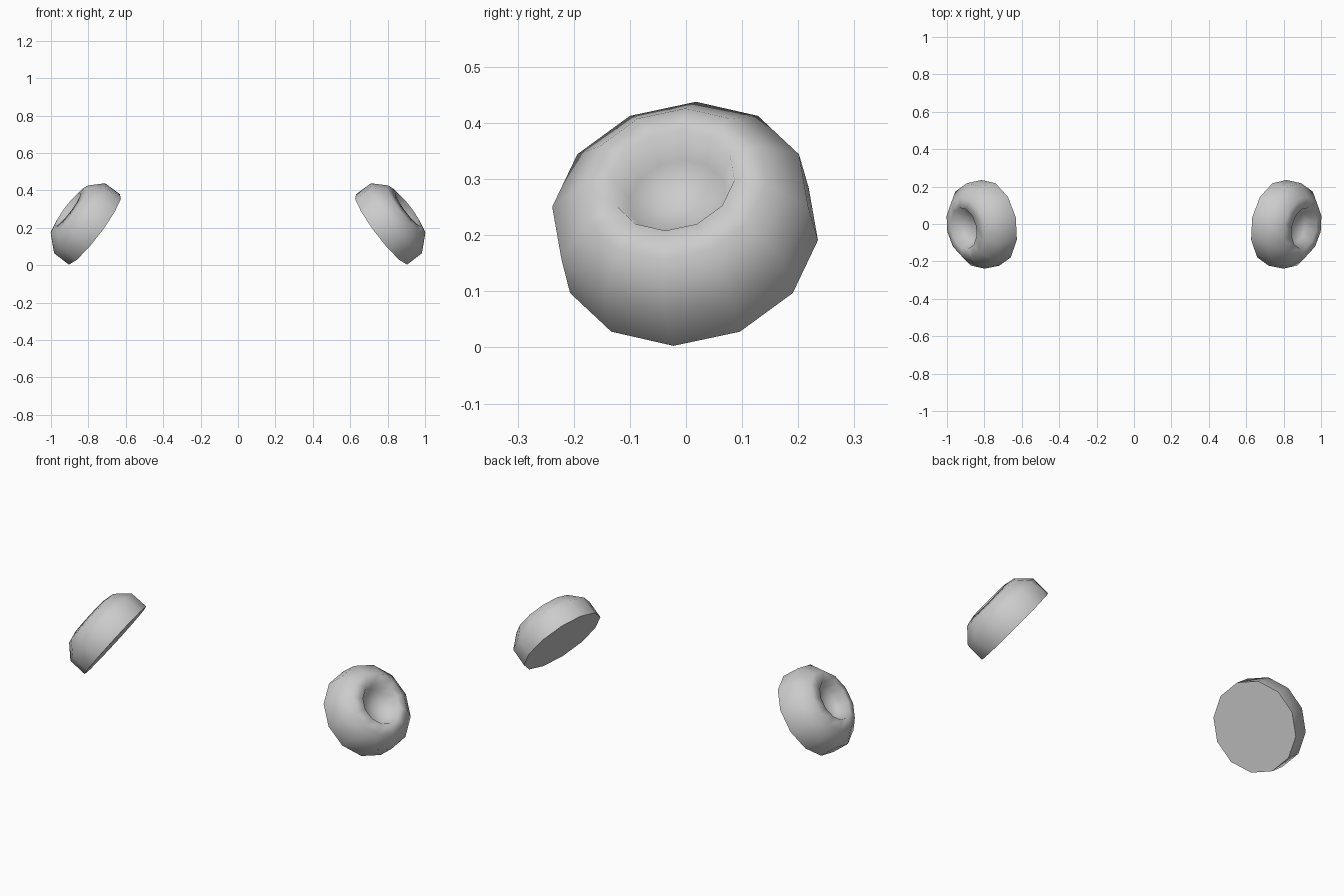
import bpy, bmesh, math

if "Cube" in bpy.data.objects:
    bpy.data.objects.remove(bpy.data.objects["Cube"])

SIDES = 12
# (radius, height) from the flat base, over the rounded rim, into the dimple
PROFILE = [(0.234, 0.0), (0.233, 0.10), (0.168, 0.168), (0.112, 0.18), (0.088, 0.122)]
DIMPLE_FLOOR = 0.105
TILT, TURN = math.radians(53.5), math.radians(11.7)


def dimpled_pad(name, side):
    bm = bmesh.new()
    rings = []
    for r, h in PROFILE:
        rings.append([bm.verts.new((r * math.cos(2 * math.pi * i / SIDES),
                                    r * math.sin(2 * math.pi * i / SIDES), h))
                      for i in range(SIDES)])
    for low, high in zip(rings, rings[1:]):
        for i in range(SIDES):
            j = (i + 1) % SIDES
            bm.faces.new((low[i], low[j], high[j], high[i])).smooth = True
    # dimple floor fan
    centre = bm.verts.new((0, 0, DIMPLE_FLOOR))
    for i in range(SIDES):
        bm.faces.new((rings[-1][i], rings[-1][(i + 1) % SIDES], centre)).smooth = True
    # flat base with a sharp rim
    base = bm.faces.new(rings[0][::-1])
    for e in base.edges:
        e.smooth = False
    mesh = bpy.data.meshes.new(name)
    bm.to_mesh(mesh)
    bm.free()
    ob = bpy.data.objects.new(name, mesh)
    ob.location = (side * 0.768, 0.006, 0.191)
    ob.rotation_euler = (0, side * TILT, -side * TURN)
    bpy.context.collection.objects.link(ob)


# mirrored pair, facing outwards and up
dimpled_pad("right_pad", 1)
dimpled_pad("left_pad", -1)
